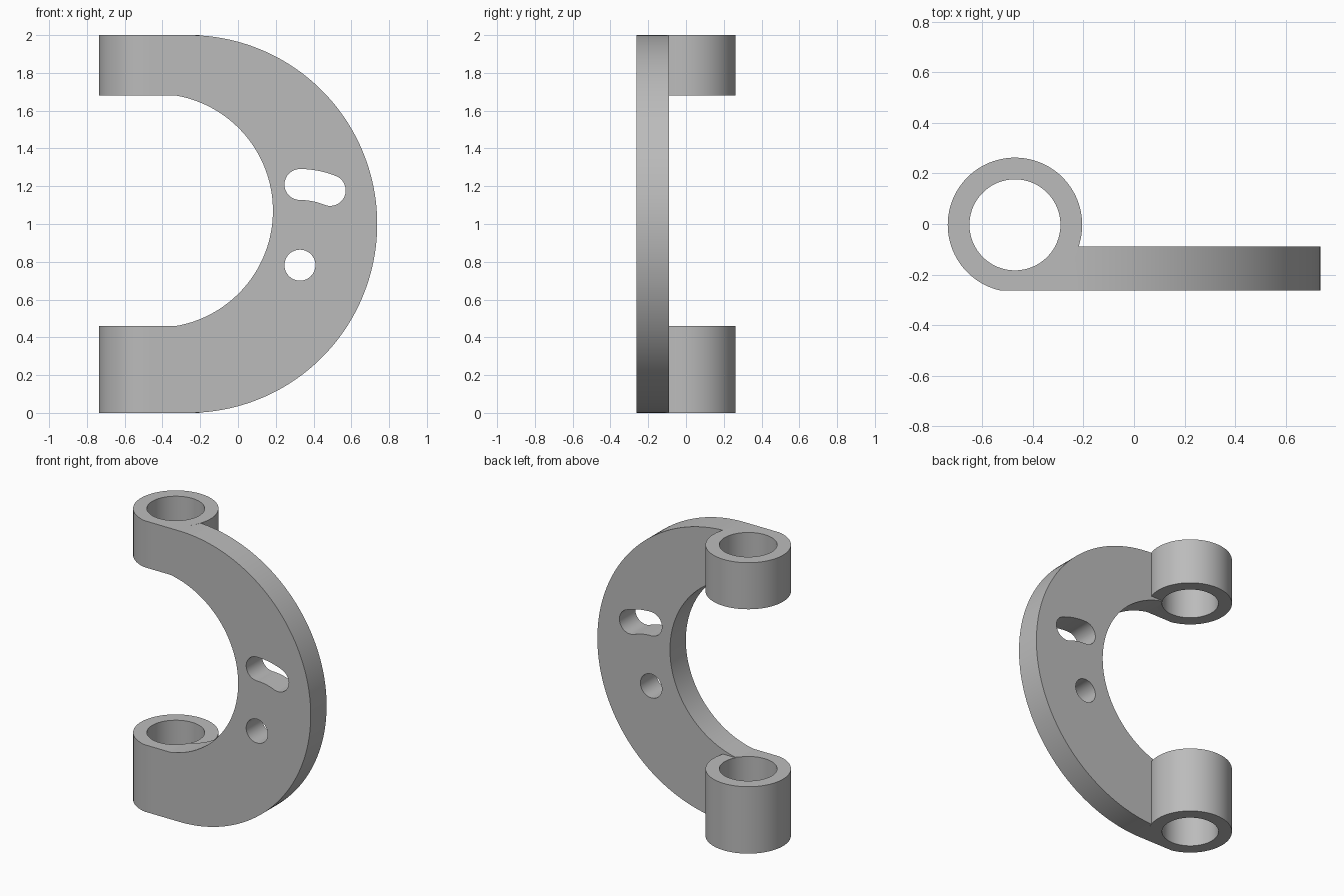
import bpy
import bmesh
from math import sin, cos, pi, radians, asin, sqrt
from mathutils import Matrix

if "Cube" in bpy.data.objects:
    bpy.data.objects.remove(bpy.data.objects["Cube"])

FRONT, BACK = -0.2626, -0.09            # plate thickness range in y
BOSS_X, BOSS_Y, BOSS_R, BORE_R = -0.471, -0.0034, 0.266, 0.18
HOLE_X, HOLE_Z, HOLE_R = 0.328, 0.782, 0.082
LOW, HIGH = 0.46, 1.68                  # inner edges of the two bosses
OUTER_X = -0.263

grey = bpy.data.materials.new("plain grey")
grey.use_nodes = True
grey.diffuse_color = (0.5, 0.5, 0.5, 1)
grey.node_tree.nodes["Principled BSDF"].inputs["Base Color"].default_value = (0.5, 0.5, 0.5, 1)


def arc(cx, cz, r, start, end, n):
    angles = [start + (end - start) * i / n for i in range(n + 1)]
    return [(cx + r * cos(a), cz + r * sin(a)) for a in angles]


def make_object(name, bm):
    bmesh.ops.recalc_face_normals(bm, faces=bm.faces)
    mesh = bpy.data.meshes.new(name)
    bm.to_mesh(mesh)
    bm.free()
    mesh.materials.append(grey)
    obj = bpy.data.objects.new(name, mesh)
    bpy.context.collection.objects.link(obj)
    return obj


def extrude_profile(name, points, y0, y1):
    """Solid from an outline in the xz plane, running from y0 to y1."""
    bm = bmesh.new()
    face = bm.faces.new([bm.verts.new((x, y0, z)) for x, z in points])
    out = bmesh.ops.extrude_face_region(bm, geom=[face])
    verts = [v for v in out["geom"] if isinstance(v, bmesh.types.BMVert)]
    bmesh.ops.translate(bm, verts=verts, vec=(0, y1 - y0, 0))
    return make_object(name, bm)


def upright_cylinder(name, r, z0, z1):
    bm = bmesh.new()
    bmesh.ops.create_cone(bm, cap_ends=True, segments=96, radius1=r, radius2=r, depth=z1 - z0,
                          matrix=Matrix.Translation((BOSS_X, BOSS_Y, (z0 + z1) / 2)))
    return make_object(name, bm)


def combine(target, tool, operation):
    mod = target.modifiers.new("combine", 'BOOLEAN')
    mod.operation, mod.solver, mod.object = operation, 'EXACT', tool
    bpy.context.view_layer.objects.active = target
    bpy.ops.object.modifier_apply(modifier=mod.name)
    bpy.data.objects.remove(tool)


# Crescent plate: round outer edge, shallower inner arc meeting the bosses at a slight kink
inner_z, inner_x, inner_r = (LOW + HIGH) / 2, -0.434, 0.619
half = asin((HIGH - LOW) / 2 / inner_r)
outline = [(BOSS_X, 0)] + arc(OUTER_X, 1, 1, -pi / 2, pi / 2, 96) + [(BOSS_X, 2), (BOSS_X, HIGH)]
outline += arc(inner_x, inner_z, inner_r, half, -half, 80) + [(BOSS_X, LOW)]
bracket = extrude_profile("bracket", outline, FRONT, BACK)

# Hinge bosses, trimmed flush with the plate front
for name, z0, z1 in (("upper_boss", HIGH, 2), ("lower_boss", 0, LOW)):
    boss = upright_cylinder(name, BOSS_R, z0, z1)
    trim = extrude_profile("trim", [(-1, -1), (1, -1), (1, 3), (-1, 3)], -1, FRONT)
    combine(boss, trim, 'DIFFERENCE')
    combine(bracket, boss, 'UNION')
combine(bracket, upright_cylinder("bore", BORE_R, -0.1, 2.1), 'DIFFERENCE')

# Round pivot hole
pivot = extrude_profile("pivot_hole", arc(HOLE_X, HOLE_Z, HOLE_R, 0, 2 * pi, 48)[:-1], -0.5, 0.1)
combine(bracket, pivot, 'DIFFERENCE')

# Curved slot concentric with the pivot hole
slot_r, a0, a1 = 0.427, radians(68), pi / 2
slot = arc(HOLE_X, HOLE_Z, slot_r + HOLE_R, a0, a1, 12)
slot += arc(HOLE_X, HOLE_Z + slot_r, HOLE_R, a1, a1 + pi, 24)[1:]
slot += arc(HOLE_X, HOLE_Z, slot_r - HOLE_R, a1, a0, 12)[1:]
slot += arc(HOLE_X + slot_r * cos(a0), HOLE_Z + slot_r * sin(a0), HOLE_R, a0 - pi, a0, 24)[1:-1]
combine(bracket, extrude_profile("slot", slot, -0.5, 0.1), 'DIFFERENCE')

bpy.ops.object.select_all(action='DESELECT')
bracket.select_set(True)
bpy.context.view_layer.objects.active = bracket
bpy.ops.object.shade_smooth_by_angle(angle=radians(25))
